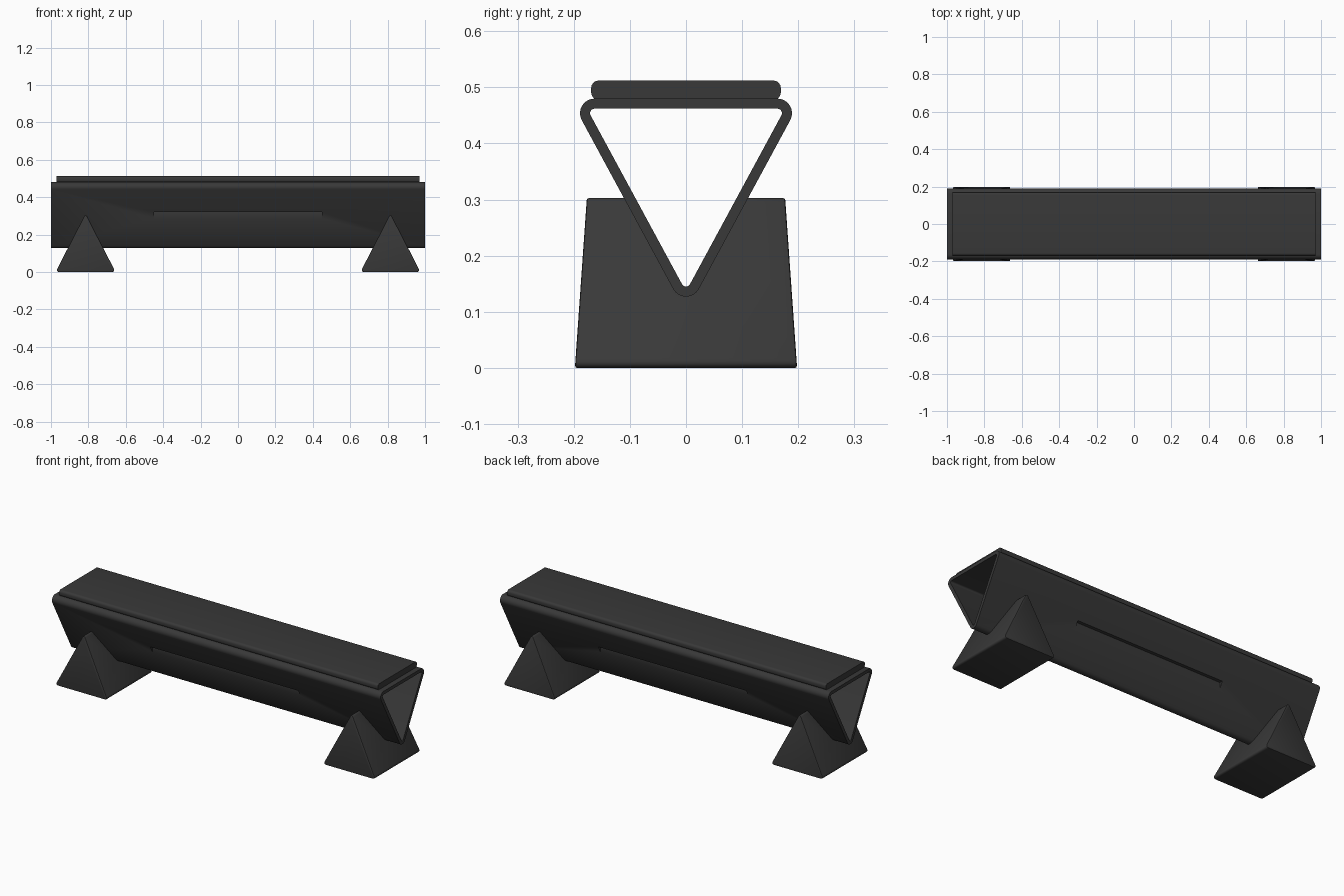
import bpy, bmesh, math

if "Cube" in bpy.data.objects:
    bpy.data.objects.remove(bpy.data.objects["Cube"])

dark = bpy.data.materials.new("charcoal")
dark.diffuse_color = (0.04, 0.04, 0.04, 1)
dark.use_nodes = True
dark.node_tree.nodes["Principled BSDF"].inputs["Base Color"].default_value = dark.diffuse_color


def make_object(name, bm):
    bmesh.ops.recalc_face_normals(bm, faces=bm.faces[:])
    mesh = bpy.data.meshes.new(name)
    bm.to_mesh(mesh)
    bm.free()
    ob = bpy.data.objects.new(name, mesh)
    bpy.context.collection.objects.link(ob)
    mesh.materials.append(dark)
    return ob


def activate(ob):
    bpy.ops.object.select_all(action='DESELECT')
    ob.select_set(True)
    bpy.context.view_layer.objects.active = ob


def finish(ob):
    activate(ob)
    bpy.ops.object.shade_smooth_by_angle(angle=math.radians(35))


def subtract(ob, cutter):
    mod = ob.modifiers.new("cut", 'BOOLEAN')
    mod.operation, mod.solver, mod.object = 'DIFFERENCE', 'EXACT', cutter
    activate(ob)
    bpy.ops.object.modifier_apply(modifier="cut")
    bpy.data.objects.remove(cutter)


def rounded(corners, r, steps=8):
    """Rounded outline: corners are (y, z, start angle, end angle) arcs."""
    pts = []
    for y, z, a0, a1 in corners:
        for i in range(steps + 1):
            a = math.radians(a0 + (a1 - a0) * i / steps)
            pts.append((y + r * math.cos(a), z + r * math.sin(a)))
    return pts


def extrude_x(name, outline, half, inner=None):
    """Prism along x; with an inner outline it becomes an open tube."""
    bm = bmesh.new()
    loops = [[[bm.verts.new((x, y, z)) for y, z in o] for x in (-half, half)]
             for o in (outline, inner) if o]
    n = len(outline)
    for a, b in loops:
        for i in range(n):
            j = (i + 1) % n
            bm.faces.new((a[i], a[j], b[j], b[i]))
    for end in (0, 1):
        if inner:
            o, k = loops[0][end], loops[1][end]
            for i in range(n):
                j = (i + 1) % n
                bm.faces.new((o[i], o[j], k[j], k[i]))
        else:
            bm.faces.new(loops[0][end])
    return make_object(name, bm)


def box(name, lo, hi):
    bm = bmesh.new()
    bmesh.ops.create_cube(bm, size=1)
    for v in bm.verts:
        v.co = [(l + h) / 2 + c * (h - l) for l, h, c in zip(lo, hi, v.co)]
    return make_object(name, bm)


# Hollow triangular beam with a shallow groove on each side
tri = [(0.163, 0.454, -28.4, 90), (-0.163, 0.454, 90, 208.4),
       (0, 0.153, 208.4, 331.6)]
beam = extrude_x("beam", rounded(tri, 0.026), 1.0, rounded(tri, 0.008))
for s in (-1, 1):
    ys = sorted((s * 0.102, s * 0.3))
    subtract(beam, box("groove_cutter", (-0.45, ys[0], 0.28), (0.45, ys[1], 0.32)))
finish(beam)

# Seat slab
seat_r = 0.013
y, z0, z1 = 0.169 - seat_r, 0.478 + seat_r, 0.512 - seat_r
seat = extrude_x("seat", rounded([(y, z0, -90, 0), (y, z1, 0, 90),
                                  (-y, z1, 90, 180), (-y, z0, 180, 270)], seat_r, 5), 0.97)
finish(seat)

# Triangular feet, notched to carry the beam
for side, name in ((-1, "left_foot"), (1, "right_foot")):
    bm = bmesh.new()
    cx = side * 0.815
    a, b = [[bm.verts.new(p) for p in ((cx - 0.16, s * 0.198, 0), (cx + 0.16, s * 0.198, 0),
                                       (cx, s * 0.176, 0.313))] for s in (-1, 1)]
    bm.faces.new(a)
    bm.faces.new(b)
    for i in range(3):
        j = (i + 1) % 3
        bm.faces.new((a[i], a[j], b[j], b[i]))
    long_edges = [e for e in bm.edges if abs(e.verts[0].co.y - e.verts[1].co.y) > 0.1]
    bmesh.ops.bevel(bm, geom=long_edges, offset=0.019, segments=5, profile=0.5, affect='EDGES')
    bmesh.ops.recalc_face_normals(bm, faces=bm.faces[:])
    rim = [e for e in bm.edges if abs(e.verts[0].co.y - e.verts[1].co.y) < 0.1]
    bmesh.ops.bevel(bm, geom=rim, offset=0.004, segments=2, profile=0.5, affect='EDGES')
    foot = make_object(name, bm)
    subtract(foot, extrude_x("notch_cutter", rounded(tri, 0.0255), 1.1))
    finish(foot)
